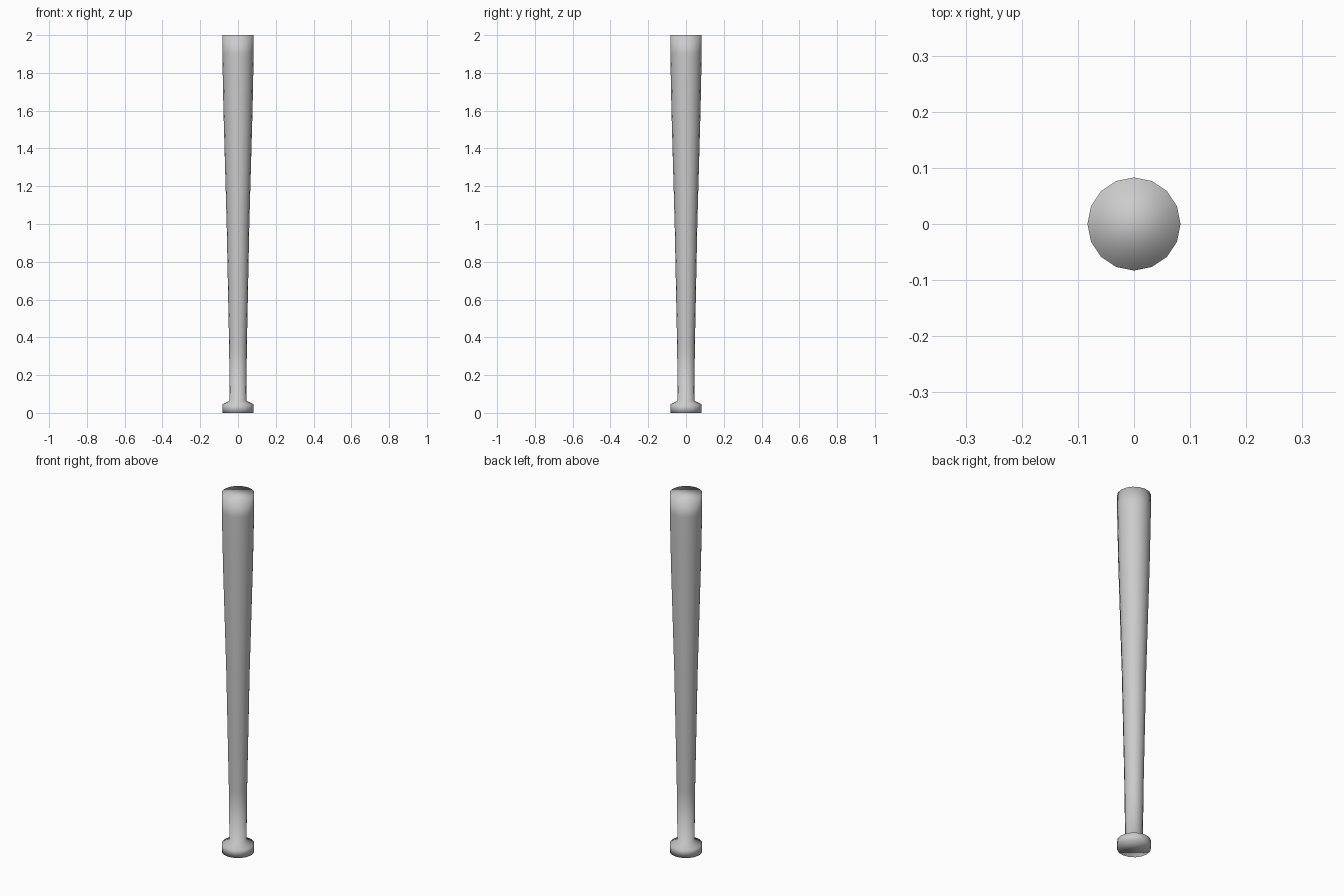
import bpy, bmesh, math

if "Cube" in bpy.data.objects:
    bpy.data.objects.remove(bpy.data.objects["Cube"])

SIDES = 16
# (radius, height) profile from the knob up to the barrel end
PROFILE = [(0.083, 0.0), (0.083, 0.045), (0.044, 0.065), (0.047, 0.35),
           (0.060, 1.0), (0.077, 1.6), (0.083, 1.9), (0.083, 2.0)]

# Lathe the bat: one ring per profile point, bridged with quads
bm = bmesh.new()
rings = []
for r, z in PROFILE:
    rings.append([bm.verts.new((r * math.cos(2 * math.pi * i / SIDES),
                                r * math.sin(2 * math.pi * i / SIDES), z))
                  for i in range(SIDES)])
for a, b in zip(rings, rings[1:]):
    for i in range(SIDES):
        j = (i + 1) % SIDES
        bm.faces.new((a[i], a[j], b[j], b[i]))

# Flat end caps
bm.faces.new(rings[0][::-1])
bm.faces.new(rings[-1])

for f in bm.faces:
    f.smooth = True

mesh = bpy.data.meshes.new("bat")
bm.to_mesh(mesh)
bm.free()
bat = bpy.data.objects.new("bat", mesh)
bpy.context.collection.objects.link(bat)
